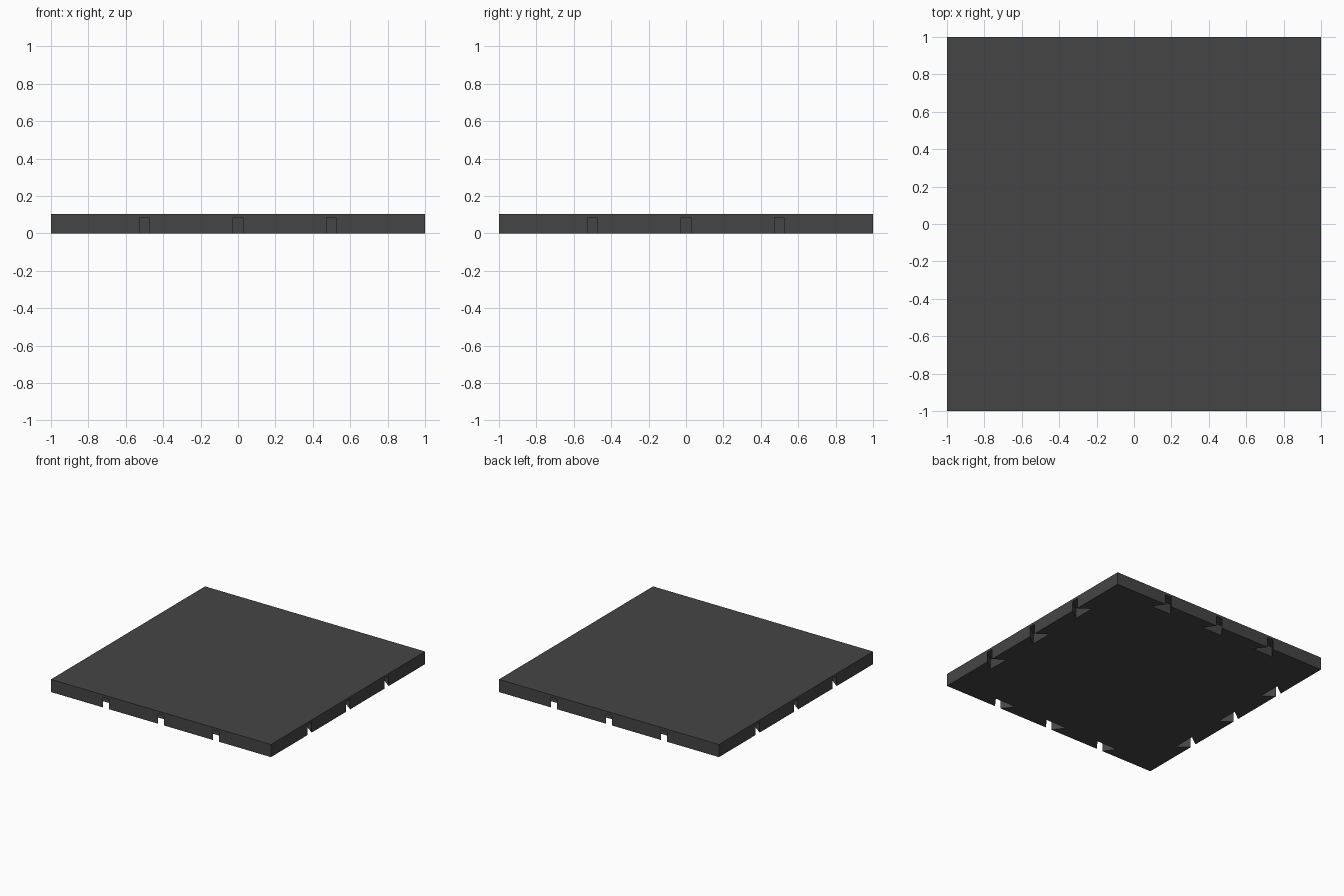
import bpy, bmesh
from math import pi
from mathutils import Matrix, Vector

if "Cube" in bpy.data.objects:
    bpy.data.objects.remove(bpy.data.objects["Cube"])

THICK, SLOT_H = 0.104, 0.084
MOUTH, BACK, DEPTH = 0.0275, 0.095, 0.09   # half mouth width, half back width, depth


def make_object(name, bm):
    bmesh.ops.recalc_face_normals(bm, faces=bm.faces[:])
    mesh = bpy.data.meshes.new(name)
    bm.to_mesh(mesh)
    bm.free()
    obj = bpy.data.objects.new(name, mesh)
    bpy.context.collection.objects.link(obj)
    return obj


# Square slab
bm = bmesh.new()
bmesh.ops.create_cube(bm, size=1, matrix=Matrix.Translation((0, 0, THICK / 2))
                      @ Matrix.Diagonal((2, 2, THICK, 1)))
tile = make_object("floor_tile", bm)

# Dovetail cutters: three per side, repeated around four sides
profile = [(-MOUTH, -1.1), (MOUTH, -1.1), (MOUTH, -1), (BACK, -1 + DEPTH),
           (-BACK, -1 + DEPTH), (-MOUTH, -1)]
bm = bmesh.new()
for side in range(4):
    rot = Matrix.Rotation(side * pi / 2, 4, 'Z')
    for offset in (-0.5, 0, 0.5):
        face = bm.faces.new([bm.verts.new(rot @ Vector((x + offset, y, -0.05)))
                             for x, y in profile])
        ext = bmesh.ops.extrude_face_region(bm, geom=[face], use_keep_orig=True)
        top = [g for g in ext["geom"] if isinstance(g, bmesh.types.BMVert)]
        bmesh.ops.translate(bm, verts=top, vec=(0, 0, SLOT_H + 0.05))
cutter = make_object("dovetail_cutter", bm)
cutter.hide_render = True
cutter.hide_set(True)

# Cut the connector slots into the underside
mod = tile.modifiers.new("connector_slots", 'BOOLEAN')
mod.operation = 'DIFFERENCE'
mod.solver = 'EXACT'
mod.object = cutter
bpy.context.view_layer.objects.active = tile
bpy.ops.object.modifier_apply(modifier=mod.name)
bpy.data.objects.remove(cutter, do_unlink=True)

# Dark grey finish
mat = bpy.data.materials.new("dark_grey")
mat.diffuse_color = (0.06, 0.06, 0.06, 1)
mat.use_nodes = True
mat.node_tree.nodes["Principled BSDF"].inputs["Base Color"].default_value = mat.diffuse_color
tile.data.materials.append(mat)
